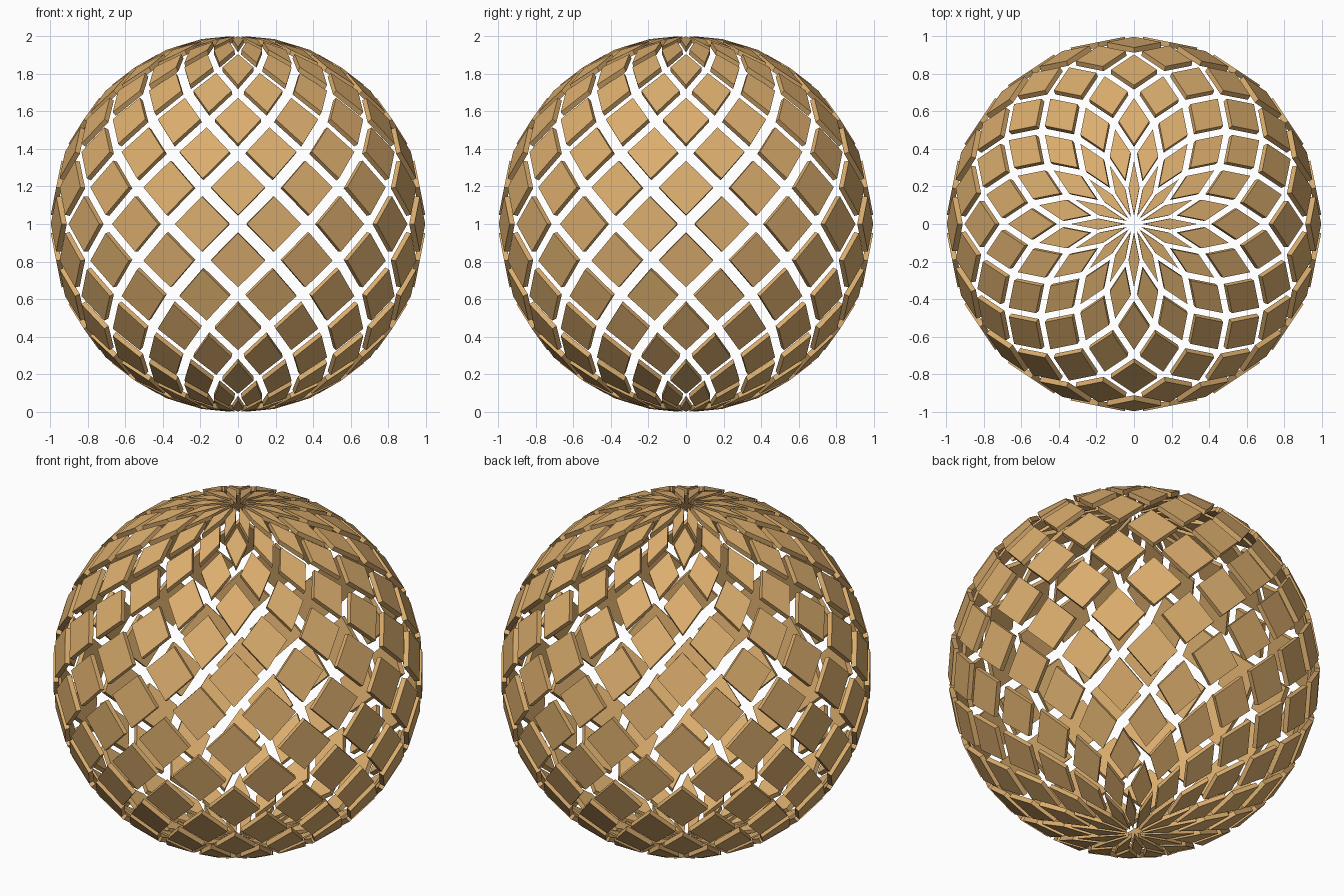
import bpy, bmesh
from math import radians, sin, cos
from mathutils import Vector

cube = bpy.data.objects.get("Cube")
if cube:
    bpy.data.objects.remove(cube, do_unlink=True)

COLUMNS = 16            # tiles in each ring
STEP = radians(11.25)   # half a tile, in latitude and longitude
TILE_SCALE = 0.75       # each tile shrinks about its own centre
THICKNESS = 0.028
RADIUS = 1.007          # puts the polar tile tips at z = 0 and z = 2

tan = bpy.data.materials.new("warm_tan")
tan.use_nodes = True
tan.diffuse_color = (0.71, 0.42, 0.155, 1)
bsdf = next(n for n in tan.node_tree.nodes if n.type == 'BSDF_PRINCIPLED')
bsdf.inputs["Base Color"].default_value = tan.diffuse_color


def on_sphere(lon, lat):
    """Point on the sphere, with angles counted in half tiles."""
    a, b = lon * STEP, lat * STEP
    return RADIUS * Vector((cos(b) * cos(a), cos(b) * sin(a), sin(b)))


def add_ring(row):
    """One ring of separate diamond tiles; alternate rings are staggered."""
    bm = bmesh.new()
    for col in range(COLUMNS):
        lon = 2 * col + (row + 1) % 2
        corners = [on_sphere(lon, row - 1), on_sphere(lon + 1, row),
                   on_sphere(lon, row + 1), on_sphere(lon - 1, row)]
        centre = sum(corners, Vector()) / 4
        bm.faces.new([bm.verts.new(centre.lerp(c, TILE_SCALE)) for c in corners])
    name = f"tile_ring_{row + 8}"
    mesh = bpy.data.meshes.new(name)
    bm.to_mesh(mesh)
    bm.free()
    mesh.materials.append(tan)
    ring = bpy.data.objects.new(name, mesh)
    ring.location.z = 1
    bpy.context.collection.objects.link(ring)
    # Thicken the tiles inwards
    solid = ring.modifiers.new("thickness", 'SOLIDIFY')
    solid.thickness = THICKNESS
    solid.offset = -1


# Rings from the bottom pole to the top pole
for row in range(-7, 8):
    add_ring(row)
